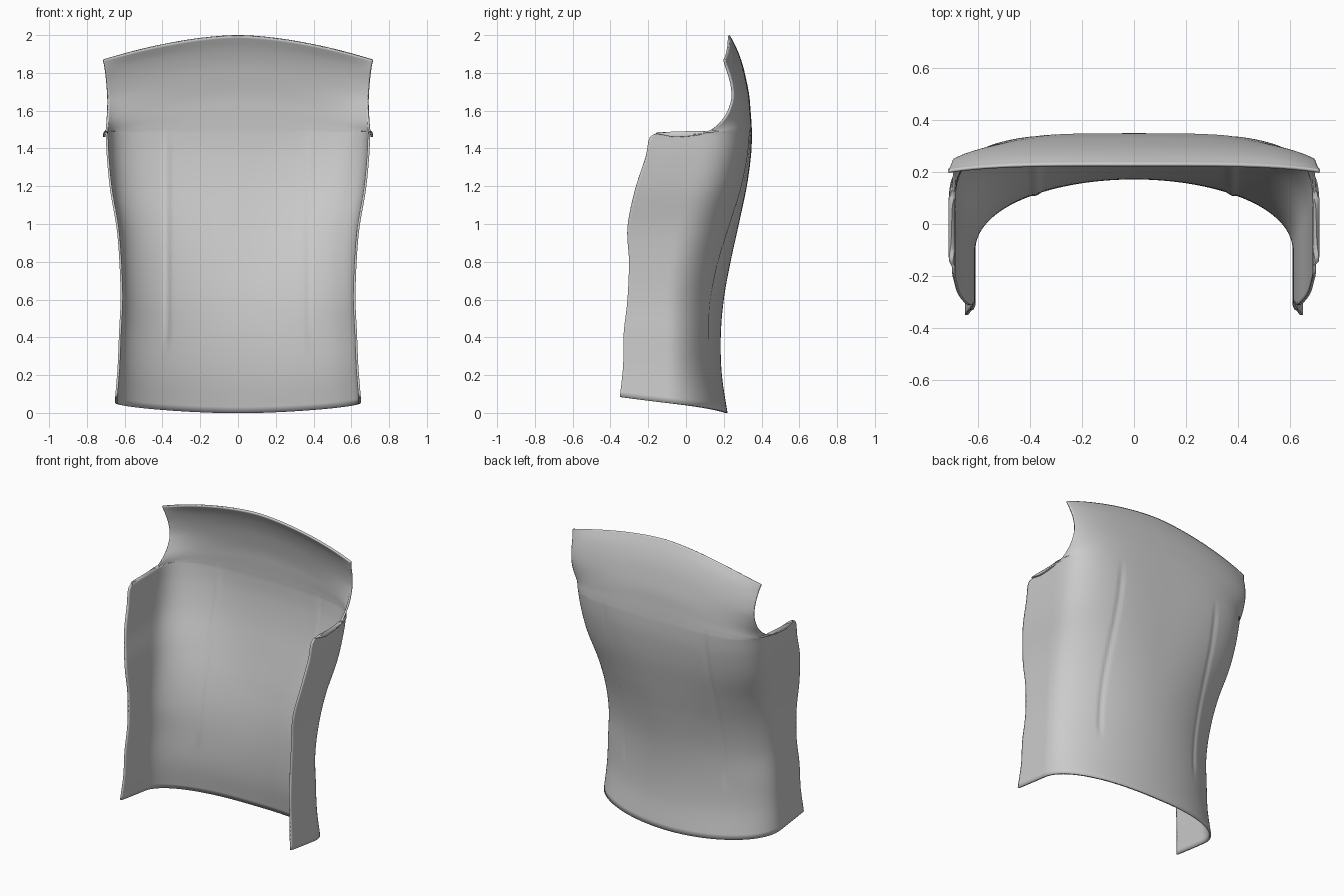
import bpy, bmesh, math

if "Cube" in bpy.data.objects:
    bpy.data.objects.remove(bpy.data.objects["Cube"])

# Rows from hem to shoulder:
# centre z, edge z, back y, edge x, squareness, corner centre y, edge y
ROWS = [
    (0.00, 0.085, 0.220, 0.650, 2.1, -0.10, -0.350),
    (0.20, 0.250, 0.190, 0.637, 2.0, -0.10, -0.333),
    (0.40, 0.420, 0.184, 0.630, 2.0, -0.10, -0.330),
    (0.60, 0.600, 0.200, 0.622, 2.0, -0.10, -0.310),
    (0.80, 0.800, 0.236, 0.628, 2.1, -0.08, -0.302),
    (1.00, 0.980, 0.280, 0.643, 2.4, -0.05, -0.310),
    (1.20, 1.180, 0.322, 0.677, 2.8, 0.00, -0.270),
    (1.36, 1.350, 0.344, 0.694, 3.2, 0.02, -0.215),
    (1.47, 1.470, 0.349, 0.700, 3.5, 0.03, -0.180),
    (1.53, 1.460, 0.347, 0.702, 3.6, 0.03, -0.050),
    (1.60, 1.480, 0.342, 0.702, 3.7, 0.03, 0.100),
    (1.68, 1.550, 0.335, 0.696, 3.8, 0.03, 0.200),
    (1.76, 1.650, 0.320, 0.692, 4.0, 0.03, 0.248),
    (1.85, 1.740, 0.298, 0.697, 4.0, 0.03, 0.246),
    (1.93, 1.820, 0.268, 0.706, 4.0, 0.03, 0.223),
    (2.00, 1.870, 0.232, 0.716, 3.6, 0.03, 0.208),
]
STEPS, HALF = 6, 72


def spline(a, b, c, d, t):
    return tuple(0.5 * (2*q + (r - p)*t + (2*p - 5*q + 4*r - s)*t*t
                        + (3*q - p - 3*r + s)*t**3)
                 for p, q, r, s in zip(a, b, c, d))


def all_rows():
    n = len(ROWS)
    first = tuple(2*a - b for a, b in zip(ROWS[0], ROWS[1]))
    last = tuple(2*a - b for a, b in zip(ROWS[-1], ROWS[-2]))
    ext = [first] + ROWS + [last]
    out = [spline(*ext[i:i + 4], k / STEPS) for i in range(n - 1) for k in range(STEPS)]
    return out + [ROWS[-1]]


def half_section(yb, xe, n, c, ye):
    """Evenly spaced (x, y) from the spine round to the side edge."""
    f = max(0.0, (ye - c) / (yb - c))
    w = xe / (1 - f**n) ** (1 / n)
    pts = [(0.0, yb)]
    for i in range(1, 400):
        a = math.pi / 2 * (i / 400) ** 1.5
        x, y = w * math.sin(a) ** (2/n), c + (yb - c) * math.cos(a) ** (2/n)
        if y <= ye:
            break
        pts.append((x, y))
    pts.append((xe, ye))
    dist = [0.0]
    for p, q in zip(pts, pts[1:]):
        dist.append(dist[-1] + math.dist(p, q))
    out, j = [], 0
    for i in range(HALF + 1):
        d = dist[-1] * i / HALF
        while j < len(pts) - 2 and dist[j + 1] < d:
            j += 1
        t = (d - dist[j]) / max(dist[j + 1] - dist[j], 1e-9)
        out.append(tuple(p + (q - p) * t for p, q in zip(pts[j], pts[j + 1])))
    return out


def dart(x, z):
    """Shallow stitched dart running down each side of the back."""
    fade = max(0.0, min(1.0, (z - 0.33) / 0.1, (1.52 - z) / 0.15))
    return 0.008 * fade * math.exp(-((abs(x) - 0.38) / 0.012) ** 2)


# Back panel of the vest
bm = bmesh.new()
grid = []
for zc, ze, yb, xe, n, c, ye in all_rows():
    half = half_section(yb, xe, n, c, ye)
    line = []
    for i in range(-HALF, HALF + 1):
        x, y = half[abs(i)]
        z = zc + (ze - zc) * (abs(i) / HALF) ** 1.7
        line.append(bm.verts.new((math.copysign(x, i), y - dart(x, z), z)))
    grid.append(line)
for lo, hi in zip(grid, grid[1:]):
    for i in range(2 * HALF):
        bm.faces.new((lo[i], hi[i], hi[i + 1], lo[i + 1]))
bmesh.ops.recalc_face_normals(bm, faces=bm.faces)
mid = grid[len(grid) // 2][HALF]
mid.normal_update()
if mid.normal.y < 0:
    bmesh.ops.reverse_faces(bm, faces=bm.faces)

mesh = bpy.data.meshes.new("vest_back_panel")
bm.to_mesh(mesh)
bm.free()
panel = bpy.data.objects.new("vest_back_panel", mesh)
bpy.context.collection.objects.link(panel)

# Thin cloth thickness, kept inside the outer surface
solid = panel.modifiers.new("cloth_thickness", 'SOLIDIFY')
solid.thickness = 0.012
solid.offset = -1

bpy.context.view_layer.objects.active = panel
panel.select_set(True)
bpy.ops.object.shade_smooth_by_angle(angle=math.radians(40))
